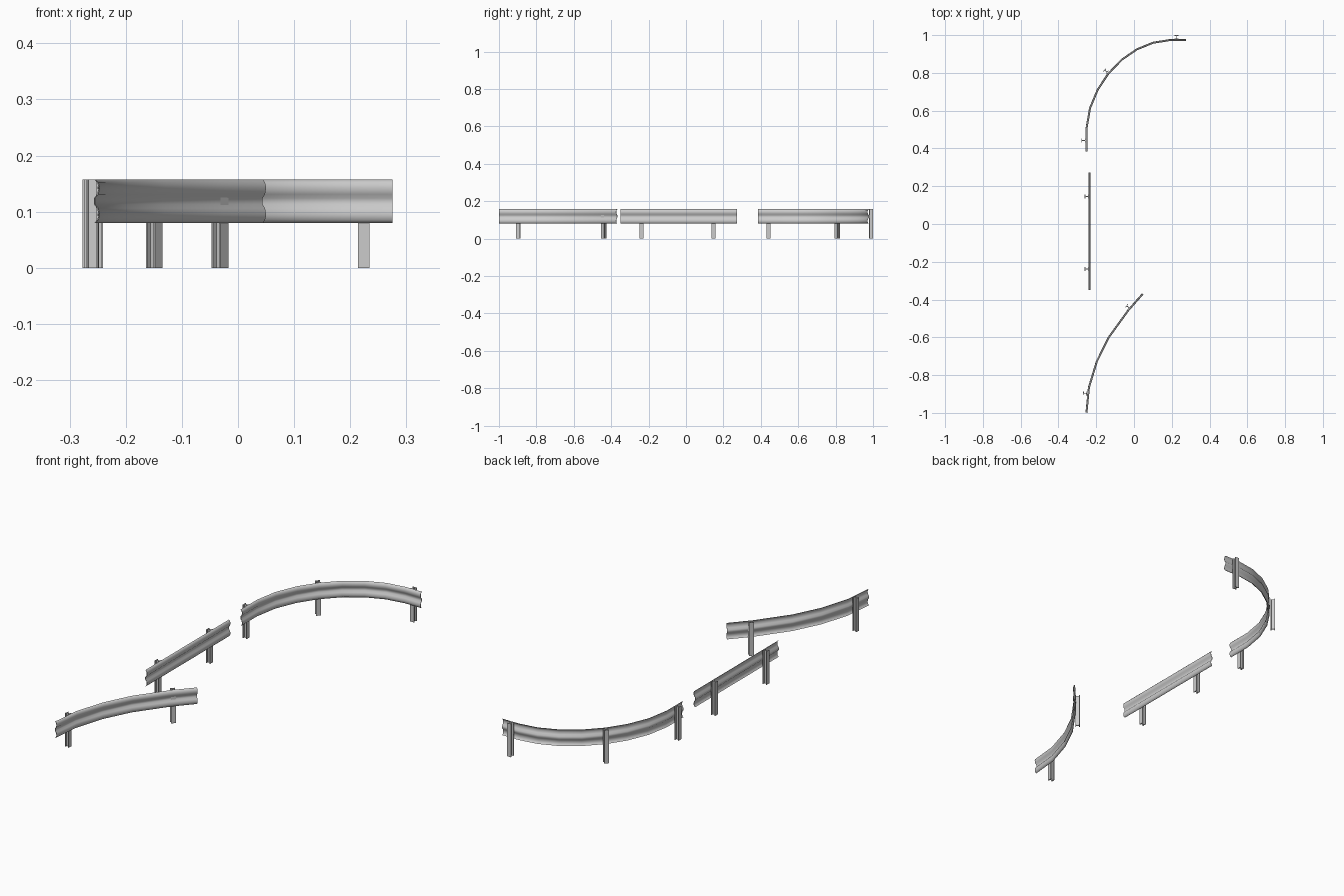
import bpy, bmesh, math
from mathutils import Vector

if "Cube" in bpy.data.objects:
    bpy.data.objects.remove(bpy.data.objects["Cube"])

TOP = 0.157
T = 0.001  # half sheet thickness

# W-beam cross-section: (offset toward the road, height)
WAVE = [(-0.003, 0.080), (0.002, 0.085), (0.0045, 0.094), (0.002, 0.106),
        (-0.004, 0.113), (-0.004, 0.124), (0.002, 0.131), (0.0045, 0.143),
        (0.002, 0.152), (-0.003, TOP)]
SECTION = [(d + T, z) for d, z in WAVE] + [(d - T, z) for d, z in reversed(WAVE)]


def finish(bm, name, smooth):
    bmesh.ops.recalc_face_normals(bm, faces=bm.faces)
    mesh = bpy.data.meshes.new(name)
    bm.to_mesh(mesh)
    bm.free()
    obj = bpy.data.objects.new(name, mesh)
    bpy.context.collection.objects.link(obj)
    if smooth:
        bpy.ops.object.select_all(action='DESELECT')
        obj.select_set(True)
        bpy.context.view_layer.objects.active = obj
        bpy.ops.object.shade_smooth_by_angle(angle=math.radians(50))
    return obj


def rail(name, path):
    """Sweep the wave section along a ground path, mitred at every corner."""
    pts = [Vector(p) for p in path]
    bm = bmesh.new()
    rings = []
    for i, p in enumerate(pts):
        a = (p - pts[i - 1]).normalized() if i > 0 else None
        b = (pts[i + 1] - p).normalized() if i < len(pts) - 1 else None
        t = ((a or b) + (b or a)).normalized()
        n = Vector((t.y, -t.x))
        rings.append([bm.verts.new((p.x + n.x * d, p.y + n.y * d, z)) for d, z in SECTION])
    m = len(SECTION)
    for r, s in zip(rings, rings[1:]):
        for k in range(m):
            bm.faces.new((r[k], r[(k + 1) % m], s[(k + 1) % m], s[k]))
    # end caps as quads
    for ring in (rings[0], rings[-1]):
        for k in range(len(WAVE) - 1):
            bm.faces.new((ring[k], ring[k + 1], ring[m - 2 - k], ring[m - 1 - k]))
    return finish(bm, name, True)


def post(name, x, y, heading):
    """H-section post; heading is the rail direction in degrees."""
    w, h, f, k = 0.0105, 0.0105, 0.0035, 0.002  # half width, half depth, flange, half web
    outline = [(-w, -h), (w, -h), (w, -h + f), (k, -h + f), (k, h - f), (w, h - f),
               (w, h), (-w, h), (-w, h - f), (-k, h - f), (-k, -h + f), (-w, -h + f)]
    bm = bmesh.new()
    face = bm.faces.new([bm.verts.new((u, v, 0)) for u, v in outline])
    new = bmesh.ops.extrude_face_region(bm, geom=[face])['geom']
    bmesh.ops.translate(bm, vec=(0, 0, TOP), verts=[g for g in new if isinstance(g, bmesh.types.BMVert)])
    obj = finish(bm, name, False)
    obj.location = (x, y, 0)
    obj.rotation_euler.z = math.radians(heading)
    return obj


# Quarter-turn section
rail("quarter_curve_rail", [
    (-0.252, 0.385), (-0.252, 0.505), (-0.233, 0.614), (-0.192, 0.712), (-0.137, 0.795),
    (-0.065, 0.870), (0.015, 0.925), (0.101, 0.960), (0.190, 0.974), (0.275, 0.974)])
post("quarter_curve_post_1", -0.267, 0.442, 90)
post("quarter_curve_post_2", -0.149, 0.809, 49)
post("quarter_curve_post_3", 0.224, 0.9895, 0)

# Straight section
rail("straight_rail", [(-0.235, -0.35), (-0.235, 0.272)])
post("straight_post_1", -0.251, 0.146, 90)
post("straight_post_2", -0.251, -0.238, 90)

# Eighth-turn section
rail("eighth_curve_rail", [
    (-0.252, -0.999), (-0.239, -0.865), (-0.197, -0.727), (-0.134, -0.600),
    (-0.030, -0.456), (0.046, -0.370)])
post("eighth_curve_post_1", -0.259, -0.896, 83)
post("eighth_curve_post_2", -0.032, -0.439, 49)
